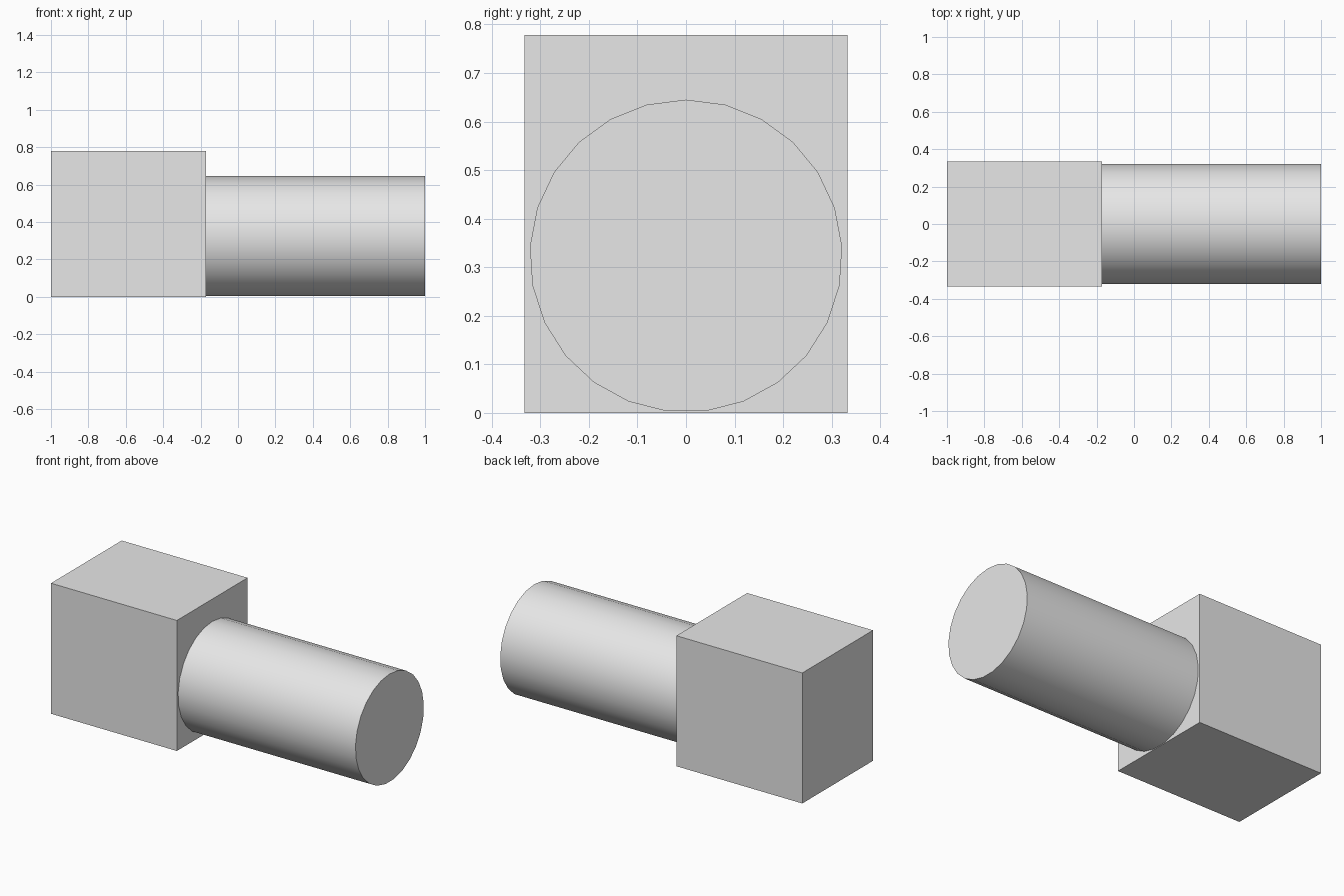
import bpy
import bmesh
from math import sin, cos, tau, radians
from mathutils import Vector

default = bpy.data.objects.get("Cube")
if default:
    bpy.data.objects.remove(default, do_unlink=True)

grey = bpy.data.materials.new("light grey")
grey.use_nodes = True
grey.diffuse_color = (0.8, 0.8, 0.8, 1)
grey.node_tree.nodes["Principled BSDF"].inputs["Base Color"].default_value = (0.8, 0.8, 0.8, 1)


def extrude_along_x(name, profile, x_start, x_end):
    """Closed (y, z) profile extruded along x, with both ends capped."""
    bm = bmesh.new()
    face = bm.faces.new([bm.verts.new((x_start, y, z)) for y, z in profile])
    ext = bmesh.ops.extrude_face_region(bm, geom=[face], use_keep_orig=True)
    verts = [g for g in ext["geom"] if isinstance(g, bmesh.types.BMVert)]
    bmesh.ops.translate(bm, verts=verts, vec=Vector((x_end - x_start, 0, 0)))
    bmesh.ops.recalc_face_normals(bm, faces=bm.faces[:])
    mesh = bpy.data.meshes.new(name)
    bm.to_mesh(mesh)
    bm.free()
    mesh.materials.append(grey)
    obj = bpy.data.objects.new(name, mesh)
    bpy.context.collection.objects.link(obj)
    return obj


# Block head
JOINT = -0.17
W, H = 0.333, 0.778
extrude_along_x("block_head", [(-W, 0), (W, 0), (W, H), (-W, H)], -1, JOINT)

# Round shaft, one corner of its outline pointing straight up
R, SIDES = 0.322, 25
circle = [(R * sin(tau * i / SIDES), 0.323 + R * cos(tau * i / SIDES)) for i in range(SIDES)]
shaft = extrude_along_x("round_shaft", circle, JOINT, 1)

# Smooth shaft wall with sharp end rims
bpy.ops.object.select_all(action="DESELECT")
shaft.select_set(True)
bpy.context.view_layer.objects.active = shaft
bpy.ops.object.shade_smooth_by_angle(angle=radians(30))
